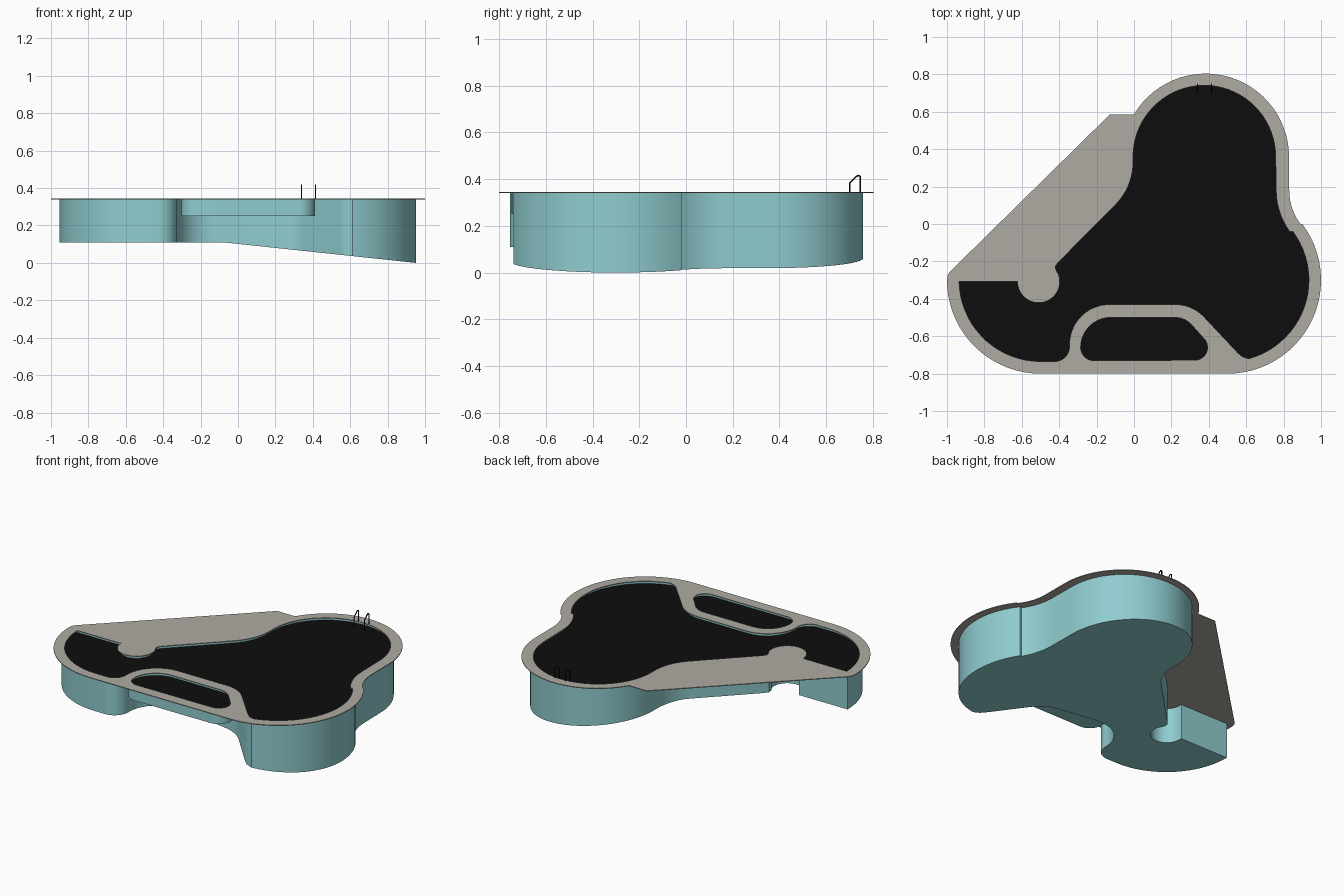
import bpy, bmesh, math
from mathutils import Vector

cube = bpy.data.objects.get("Cube")
if cube:
    bpy.data.objects.remove(cube, do_unlink=True)

DECK_Z, DECK_T, WATER_Z, WALL_GAP = 0.345, 0.005, 0.322, 0.018


def material(name, rgb):
    m = bpy.data.materials.new(name)
    m.use_nodes = True
    m.diffuse_color = (*rgb, 1)
    m.node_tree.nodes["Principled BSDF"].inputs["Base Color"].default_value = (*rgb, 1)
    return m


stone = material("warm grey stone", (0.43, 0.41, 0.37))
teal = material("teal shell", (0.28, 0.61, 0.63))
black = material("black", (0.004, 0.004, 0.004))


def arc(cx, cy, r, a0, a1):
    n = max(3, int(abs(a1 - a0) / 5))
    angles = [math.radians(a0 + (a1 - a0) * i / n) for i in range(n + 1)]
    return [(cx + r * math.cos(a), cy + r * math.sin(a)) for a in angles]


def outline(*parts):
    """Join arcs and points, dropping near duplicates."""
    pts = []
    for part in parts:
        for p in (part if isinstance(part, list) else [part]):
            p = Vector(p)
            if not pts or (p - pts[-1]).length > 0.004:
                pts.append(p)
    if (pts[0] - pts[-1]).length < 0.004:
        pts.pop()
    return pts


def offset(pts, d):
    """Push a counter-clockwise outline outwards by d."""
    out = []
    for i, p in enumerate(pts):
        a = (p - pts[i - 1]).normalized()
        b = (pts[(i + 1) % len(pts)] - p).normalized()
        na, nb = Vector((a.y, -a.x)), Vector((b.y, -b.x))
        out.append(p + (na + nb) * d / max(0.5, 1 + na.dot(nb)))
    return out


def filled(loops, z):
    bm = bmesh.new()
    edges = []
    for pts in loops:
        vs = [bm.verts.new((p.x, p.y, z)) for p in pts]
        edges += [bm.edges.new((vs[i - 1], vs[i])) for i in range(len(vs))]
    bmesh.ops.triangle_fill(bm, edges=edges, use_beauty=True, normal=(0, 0, 1))
    return bm


def finish(bm, name, mat):
    me = bpy.data.meshes.new(name)
    bm.to_mesh(me)
    bm.free()
    ob = bpy.data.objects.new(name, me)
    bpy.context.collection.objects.link(ob)
    me.materials.append(mat)
    bpy.ops.object.select_all(action="DESELECT")
    ob.select_set(True)
    bpy.context.view_layer.objects.active = ob
    bpy.ops.object.shade_smooth_by_angle(angle=math.radians(30))
    return ob


def raise_walls(bm, top):
    """Extrude the border of a flat sheet straight up to the given height."""
    border = [e for e in bm.edges if len(e.link_faces) == 1]
    new = bmesh.ops.extrude_edge_only(bm, edges=border)["geom"]
    rim = {v for v in new if isinstance(v, bmesh.types.BMVert)}
    for v in rim:
        v.co.z = top
    return rim


def shell(pts, name, floor):
    bm = filled([offset(pts, WALL_GAP)], 0)
    bmesh.ops.bisect_plane(bm, geom=bm.verts[:] + bm.edges[:] + bm.faces[:],
                           plane_co=(SLOPE_X, 0, 0), plane_no=(1, 0, 0))
    rim = raise_walls(bm, DECK_Z - DECK_T)
    for v in bm.verts:
        if v not in rim:
            v.co.z = floor(v.co.x)
    bmesh.ops.recalc_face_normals(bm, faces=bm.faces)
    return finish(bm, name, teal)


# Outlines, all counter-clockwise
SLOPE_X = -0.08
main_pool = outline(
    arc(-0.5, -0.3, 0.435, 181.1, 270), arc(-0.425, -0.655, 0.08, -90, 0),
    arc(-0.13, -0.645, 0.215, 180, 90), arc(0.22, -0.642, 0.212, 90, 45),
    (0.556, -0.69), (0.58, -0.71), arc(0.5, -0.3, 0.435, -75, 36.87),
    arc(1.13, 0.18, 0.37, 216.87, 180), arc(0.376, 0.36, 0.381, 0, 180),
    arc(-0.325, 0.33, 0.32, 0, -45), (-0.405, -0.205), (-0.42, -0.225),
    (-0.418, -0.245), arc(-0.51, -0.308, 0.113, 20, -180))
wading_pool = outline(
    arc(-0.215, -0.66, 0.07, 180, 270), arc(0.325, -0.66, 0.068, -90, 45),
    arc(0.22, -0.62, 0.12, 45, 90), arc(-0.125, -0.66, 0.16, 90, 180))
deck_edge = outline(
    arc(0.5, -0.3, 0.5, -90, 36.87), arc(1.13, 0.18, 0.3, 216.87, 180),
    arc(0.383, 0.358, 0.446, 0, 149.4), (-0.13, 0.585),
    arc(-0.93, -0.3, 0.07, 135, 180), arc(-0.5, -0.3, 0.5, 180, 270))

# Deck: one thin slab with both pools cut out
bm = filled([deck_edge, main_pool, wading_pool], DECK_Z - DECK_T)
lower = bm.faces[:]
raise_walls(bm, DECK_Z)
for f in lower:
    f.normal_flip()
cap = filled([deck_edge, main_pool, wading_pool], DECK_Z)
cap_mesh = bpy.data.meshes.new("deck_cap")
cap.to_mesh(cap_mesh)
cap.free()
bm.from_mesh(cap_mesh)
bpy.data.meshes.remove(cap_mesh)
bmesh.ops.remove_doubles(bm, verts=bm.verts, dist=0.0005)
bmesh.ops.recalc_face_normals(bm, faces=bm.faces)
finish(bm, "deck", stone)

# Pool shells: the main floor slopes down to the deep end
shell(main_pool, "main_pool_shell",
      lambda x: 0.11 * (1 - max(0, x - SLOPE_X) / (0.953 - SLOPE_X)))
shell(wading_pool, "wading_pool_shell", lambda x: 0.25)

# Water surfaces
for pts, name in ((main_pool, "main_water"), (wading_pool, "wading_water")):
    finish(filled([offset(pts, WALL_GAP - 0.001)], WATER_Z), name, black)

# Ladder handrails
rail = [(0.702, 0.3), (0.702, 0.385), (0.73, 0.412), (0.738, 0.416),
        (0.745, 0.413), (0.747, 0.405), (0.747, DECK_Z - DECK_T)]
for side, x in (("right", 0.34), ("left", 0.414)):
    cu = bpy.data.curves.new(side + "_handrail", "CURVE")
    cu.dimensions = "3D"
    cu.bevel_depth = 0.0035
    cu.bevel_resolution = 2
    cu.use_fill_caps = True
    sp = cu.splines.new("POLY")
    sp.points.add(len(rail) - 1)
    for p, (y, z) in zip(sp.points, rail):
        p.co = (x, y, z, 1)
    cu.materials.append(black)
    bpy.context.collection.objects.link(bpy.data.objects.new(side + "_handrail", cu))
